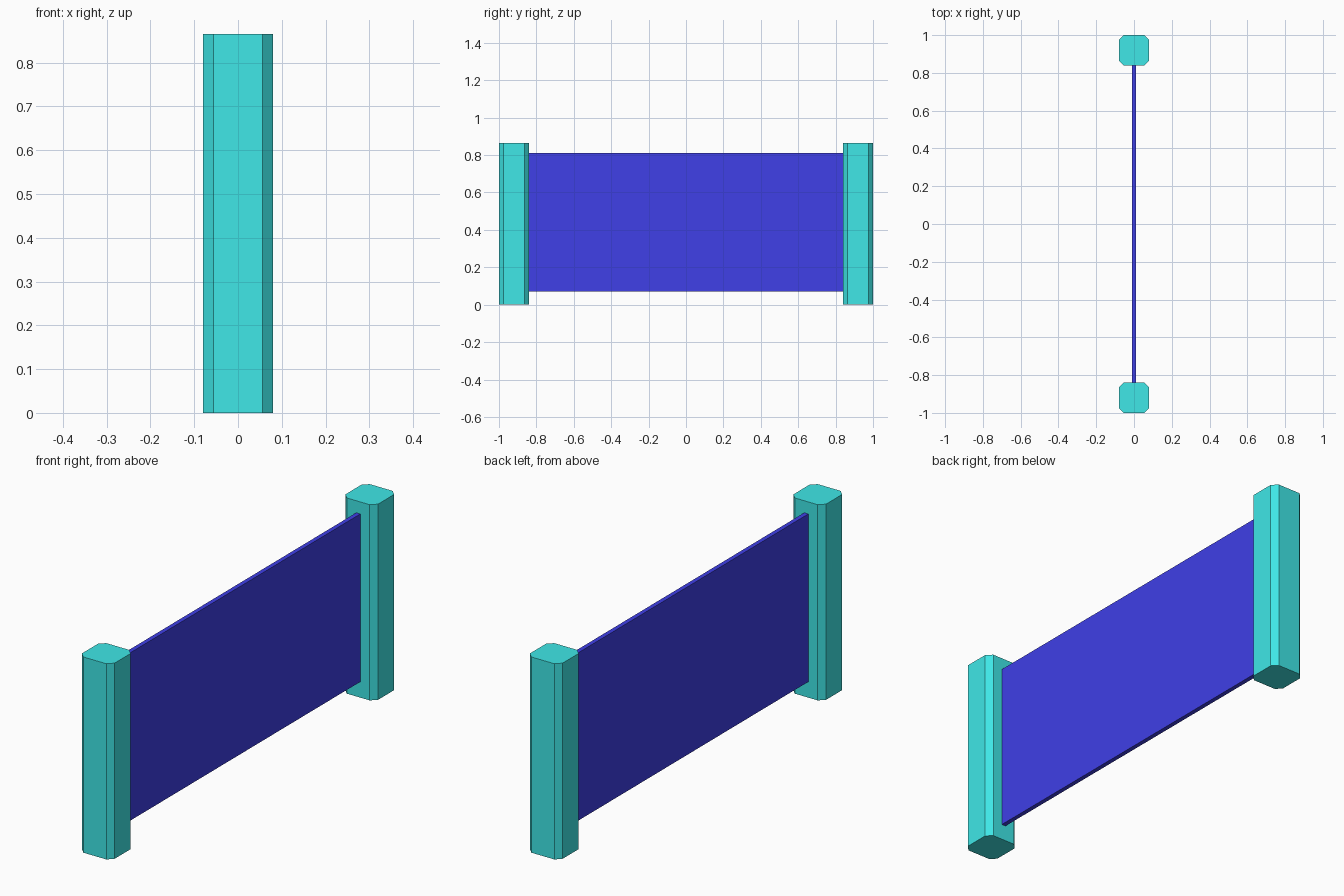
import bpy, bmesh

if "Cube" in bpy.data.objects:
    bpy.data.objects.remove(bpy.data.objects["Cube"])


def material(name, color):
    mat = bpy.data.materials.new(name)
    mat.diffuse_color = color
    mat.use_nodes = True
    mat.node_tree.nodes["Principled BSDF"].inputs["Base Color"].default_value = mat.diffuse_color
    return mat


def prism(name, profile, z0, z1, mat):
    """Extrude a flat XY outline from z0 up to z1."""
    bm = bmesh.new()
    face = bm.faces.new([bm.verts.new((x, y, z0)) for x, y in profile])
    top = bmesh.ops.extrude_face_region(bm, geom=[face])["geom"]
    bmesh.ops.translate(bm, vec=(0, 0, z1 - z0),
                        verts=[v for v in top if isinstance(v, bmesh.types.BMVert)])
    bmesh.ops.recalc_face_normals(bm, faces=bm.faces)
    mesh = bpy.data.meshes.new(name)
    bm.to_mesh(mesh)
    bm.free()
    mesh.materials.append(mat)
    obj = bpy.data.objects.new(name, mesh)
    bpy.context.collection.objects.link(obj)
    return obj


teal = material("teal", (0.05, 0.8, 0.8, 1))
blue = material("blue", (0.05, 0.05, 0.8, 1))

HALF, CHAMFER, POST_H = 0.08, 0.024, 0.865
POST_Y = 1 - HALF
a, b = HALF, HALF - CHAMFER

# Posts: square with chamfered corners
octagon = [(a, -b), (a, b), (b, a), (-b, a), (-a, b), (-a, -b), (-b, -a), (b, -a)]
for name, side in (("front_post", -1), ("back_post", 1)):
    post = prism(name, octagon, 0, POST_H, teal)
    post.location.y = side * POST_Y

# Thin panel spanning between the posts
t, y = 0.01, POST_Y - HALF
prism("panel", [(t, -y), (t, y), (-t, y), (-t, -y)], 0.07, 0.812, blue)
